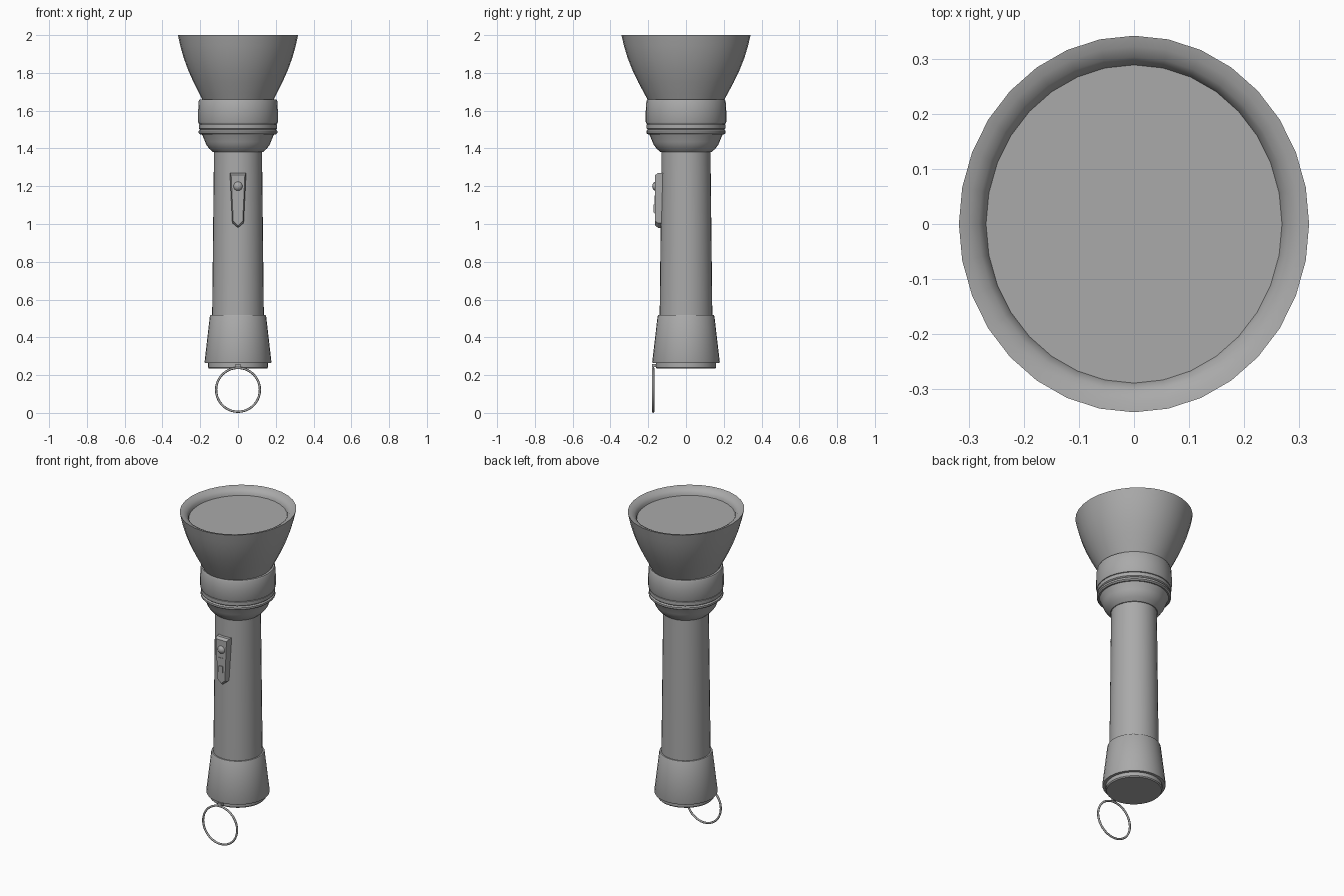
import bpy, bmesh, math
from mathutils import Matrix

cube = bpy.data.objects.get("Cube")
if cube:
    bpy.data.objects.remove(cube, do_unlink=True)

grey = bpy.data.materials.new("matte grey")
color = (0.4, 0.4, 0.4, 1)
grey.diffuse_color = color
grey.use_nodes = True
grey.node_tree.nodes["Principled BSDF"].inputs["Base Color"].default_value = color


def finish(name, bm, angle=30):
    """Turn a bmesh into a named, shaded object."""
    bmesh.ops.remove_doubles(bm, verts=bm.verts, dist=1e-5)
    bmesh.ops.recalc_face_normals(bm, faces=bm.faces)
    mesh = bpy.data.meshes.new(name)
    bm.to_mesh(mesh)
    bm.free()
    mesh.materials.append(grey)
    obj = bpy.data.objects.new(name, mesh)
    bpy.context.collection.objects.link(obj)
    bpy.ops.object.select_all(action='DESELECT')
    obj.select_set(True)
    bpy.context.view_layer.objects.active = obj
    bpy.ops.object.shade_smooth_by_angle(angle=math.radians(angle))
    return obj


def lathe(name, profile, depth=1.0, steps=32):
    """Revolve (radius, height) points about z, stretched along y."""
    bm = bmesh.new()
    verts = [bm.verts.new((r, 0, z)) for r, z in profile]
    edges = [bm.edges.new(pair) for pair in zip(verts, verts[1:])]
    bmesh.ops.spin(bm, geom=verts + edges, cent=(0, 0, 0), axis=(0, 0, 1),
                   angle=math.tau, steps=steps)
    bmesh.ops.scale(bm, vec=(1, depth, 1), verts=bm.verts)
    return finish(name, bm)


def box(name, size, center):
    bm = bmesh.new()
    bmesh.ops.create_cube(bm, size=1, matrix=Matrix.Translation(center)
                          @ Matrix.Diagonal((*size, 1)))
    return finish(name, bm)


# Flared head with rounded inner rim
lathe("head", [(0.18, 1.64), (0.205, 1.69), (0.235, 1.75), (0.264, 1.815),
               (0.288, 1.88), (0.306, 1.945), (0.318, 2.0), (0.3, 1.996),
               (0.282, 1.985), (0.272, 1.972), (0.268, 1.955)], 1.075)
lathe("lens", [(0, 1.958), (0.27, 1.958)], 1.075)

# Collar, thin bands and neck below the head
lathe("collar", [(0, 1.66), (0.203, 1.66), (0.208, 1.65), (0.211, 1.6),
                 (0.211, 1.54), (0.207, 1.53), (0, 1.53)], 1.01)
lathe("upper_band", [(0, 1.533), (0.198, 1.533), (0.206, 1.526), (0.206, 1.505),
                     (0.198, 1.497), (0, 1.497)], 1.01)
lathe("lower_band", [(0, 1.5), (0.2, 1.5), (0.208, 1.493), (0.208, 1.482),
                     (0.2, 1.475), (0, 1.475)], 1.01)
lathe("neck", [(0, 1.478), (0.193, 1.478), (0.182, 1.455), (0.174, 1.435),
               (0.168, 1.42), (0.152, 1.398), (0.132, 1.38), (0, 1.38)], 1.02)

# Tapered handle and tail cap
lathe("handle", [(0, 1.4), (0.127, 1.4), (0.137, 0.5), (0, 0.5)], 1.02)
lathe("tail_cap", [(0, 0.517), (0.146, 0.517), (0.149, 0.512), (0.177, 0.27),
                   (0.175, 0.263), (0, 0.263)], 1.01)
lathe("tail_disc", [(0, 0.265), (0.158, 0.265), (0.158, 0.24), (0.153, 0.234),
                    (0, 0.234)], 1.01)

# Hanging ring and its lug
bpy.ops.mesh.primitive_torus_add(major_segments=40, minor_segments=8,
                                 major_radius=0.116, minor_radius=0.006,
                                 location=(0, -0.174, 0.122),
                                 rotation=(math.pi / 2, 0, 0))
ring = bpy.context.object
ring.name = "hanging_ring"
ring.data.materials.append(grey)
bpy.ops.object.shade_smooth_by_angle(angle=math.radians(60))
box("ring_lug", (0.024, 0.035, 0.018), (0, -0.163, 0.251))

# Switch plate: tapered outline with a chamfered front
outline = [(-0.043, 1.27), (0.043, 1.27), (0.03, 1.005), (0, 0.98), (-0.03, 1.005)]
bm = bmesh.new()
loops = []
for y, scale in ((-0.11, 1), (-0.148, 1), (-0.164, 0.84)):
    loops.append([bm.verts.new((x * scale, y, 1.13 + (z - 1.13) * (1 + scale) / 2))
                  for x, z in outline])
for lower, upper in zip(loops, loops[1:]):
    for i in range(len(outline)):
        j = (i + 1) % len(outline)
        bm.faces.new((lower[i], lower[j], upper[j], upper[i]))
bm.faces.new(loops[0])
bm.faces.new(loops[-1])
finish("switch_plate", bm)

# Round button and slider on the plate
bm = bmesh.new()
bmesh.ops.create_uvsphere(bm, u_segments=16, v_segments=10, radius=0.027,
                          matrix=Matrix.Translation((0, -0.152, 1.2)))
finish("button", bm, 60)
box("slider_base", (0.034, 0.02, 0.095), (0, -0.157, 1.103))
box("slider_knob", (0.026, 0.02, 0.04), (0, -0.162, 1.082))
